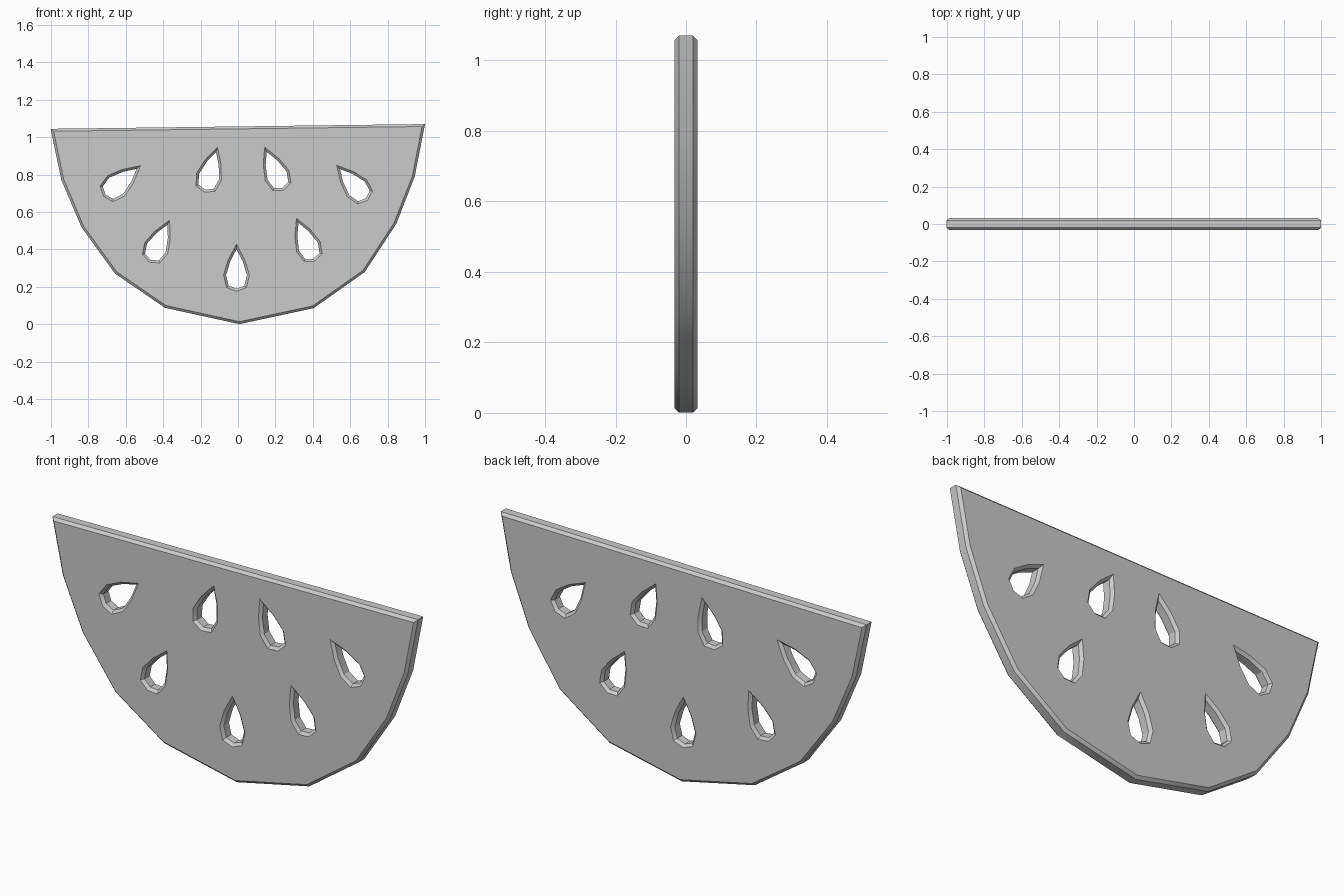
import bpy, bmesh, math
from mathutils import Vector

if "Cube" in bpy.data.objects:
    bpy.data.objects.remove(bpy.data.objects["Cube"])

# Face outline of the slice (x, z)
OUTLINE = [(-.986, 1.032), (.984, 1.057), (.932, .792), (.835, .543),
           (.668, .288), (.399, .098), (.008, .014), (-.385, .1),
           (-.648, .28), (-.825, .524), (-.932, .775)]

# Seed holes: tip point and rounded end point
SEEDS = [((-.521, .848), (-.719, .684)), ((-.110, .947), (-.179, .706)),
         ((.142, .947), (.243, .717)), ((.527, .850), (.693, .663)),
         ((-.366, .556), (-.473, .332)), ((.313, .567), (.409, .337)),
         ((-.008, .428), (-.008, .176))]

# Half of a seed: (distance along, half width) as fractions of its length
HALF = [(.34, .18), (.66, .275), (.92, .21)]


def seed(tip, end):
    tip, axis = Vector(tip), Vector(end) - Vector(tip)
    side = Vector((-axis.y, axis.x))
    right = [tip + axis * v + side * u for v, u in HALF]
    left = [tip + axis * v - side * u for v, u in reversed(HALF)]
    return [tip] + right + [tip + axis] + left


# Filled flat curve, extruded and chamfered
curve = bpy.data.curves.new("melon_slice", 'CURVE')
curve.dimensions = '2D'
curve.fill_mode = 'BOTH'
curve.extrude = 0.02
curve.bevel_depth = 0.013
curve.bevel_resolution = 0
for pts in [OUTLINE] + [seed(*s) for s in SEEDS]:
    spline = curve.splines.new('POLY')
    spline.points.add(len(pts) - 1)
    for p, (x, z) in zip(spline.points, pts):
        p.co = (x, z, 0, 1)
    spline.use_cyclic_u = True

slice_obj = bpy.data.objects.new("melon_slice", curve)
slice_obj.rotation_euler.x = math.pi / 2
bpy.context.collection.objects.link(slice_obj)
bpy.context.view_layer.objects.active = slice_obj
slice_obj.select_set(True)
bpy.ops.object.convert(target='MESH')

# Weld the caps to the rim
slice_obj = bpy.context.object
bm = bmesh.new()
bm.from_mesh(slice_obj.data)
bmesh.ops.remove_doubles(bm, verts=bm.verts, dist=1e-4)
bmesh.ops.recalc_face_normals(bm, faces=bm.faces)
bm.to_mesh(slice_obj.data)
bm.free()
bpy.ops.object.shade_smooth_by_angle(angle=math.radians(30))
